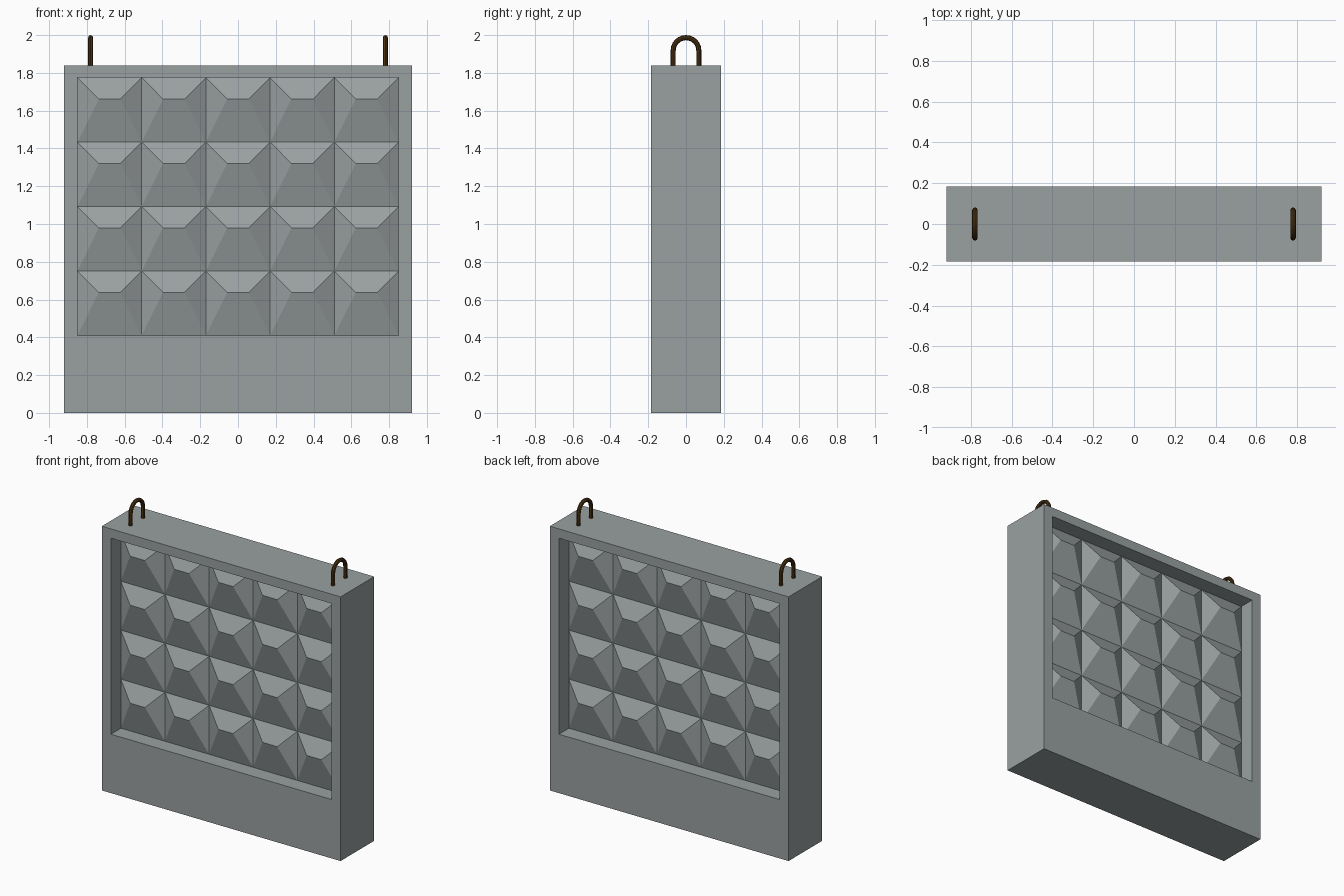
import bpy
import bmesh
from math import pi, cos, sin
from mathutils import Matrix

cube = bpy.data.objects.get("Cube")
if cube:
    bpy.data.objects.remove(cube, do_unlink=True)


def material(name, rgb, rough):
    m = bpy.data.materials.new(name)
    m.use_nodes = True
    m.diffuse_color = (*rgb, 1)
    bsdf = m.node_tree.nodes["Principled BSDF"]
    bsdf.inputs["Base Color"].default_value = (*rgb, 1)
    bsdf.inputs["Roughness"].default_value = rough
    return m


concrete = material("concrete grey", (0.32, 0.35, 0.355), 0.9)
rust = material("rusty brown steel", (0.07, 0.032, 0.007), 0.7)

HALF_W, HALF_D, HEIGHT = 0.92, 0.185, 1.84
PANEL_X, PANEL_LOW, PANEL_TOP = 0.85, 0.41, 1.775
COLS, ROWS = 5, 4
RECESS, BUMP = 0.11, 0.06


def rect(x0, x1, z0, z1, y):
    return [(x0, y, z0), (x1, y, z0), (x1, y, z1), (x0, y, z1)]


def add_face(bm, points):
    return bm.faces.new([bm.verts.new(p) for p in points])


def bridge(bm, outer, inner):
    for i in range(4):
        j = (i + 1) % 4
        add_face(bm, (outer[i], outer[j], inner[j], inner[i]))


# Front face: border, recess walls and a grid of hipped wedges
bm = bmesh.new()
front, floor = -HALF_D, -HALF_D + RECESS
opening = rect(-PANEL_X, PANEL_X, PANEL_LOW, PANEL_TOP, front)
bridge(bm, rect(-HALF_W, HALF_W, 0, HEIGHT, front), opening)
bridge(bm, opening, rect(-PANEL_X, PANEL_X, PANEL_LOW, PANEL_TOP, floor))

w = 2 * PANEL_X / COLS
h = (PANEL_TOP - PANEL_LOW) / ROWS
for col in range(COLS):
    for row in range(ROWS):
        x, z = -PANEL_X + col * w, PANEL_LOW + row * h
        c = rect(x, x + w, z, z + h, floor)
        a = (x + w / 3, floor - BUMP, z + h * 2 / 3)
        b = (x + w * 2 / 3, floor - BUMP, z + h * 2 / 3)
        add_face(bm, (c[0], c[1], b, a))
        add_face(bm, (c[1], c[2], b))
        add_face(bm, (c[2], c[3], a, b))
        add_face(bm, (c[3], c[0], a))

# Back face repeats the front, turned half way round
copy = bmesh.ops.duplicate(bm, geom=bm.verts[:] + bm.edges[:] + bm.faces[:])
verts = [g for g in copy["geom"] if isinstance(g, bmesh.types.BMVert)]
bmesh.ops.rotate(bm, verts=verts, cent=(0, 0, 0), matrix=Matrix.Rotation(pi, 3, "Z"))

# Plain sides, top and bottom
for s in (-1, 1):
    x, d = s * HALF_W, s * HALF_D
    add_face(bm, [(x, -d, 0), (x, d, 0), (x, d, HEIGHT), (x, -d, HEIGHT)])
add_face(bm, [(-HALF_W, -HALF_D, HEIGHT), (HALF_W, -HALF_D, HEIGHT),
              (HALF_W, HALF_D, HEIGHT), (-HALF_W, HALF_D, HEIGHT)])
add_face(bm, [(-HALF_W, HALF_D, 0), (HALF_W, HALF_D, 0),
              (HALF_W, -HALF_D, 0), (-HALF_W, -HALF_D, 0)])
bmesh.ops.remove_doubles(bm, verts=bm.verts[:], dist=0.0001)

mesh = bpy.data.meshes.new("fence_slab")
bm.to_mesh(mesh)
bm.free()
mesh.materials.append(concrete)
bpy.context.collection.objects.link(bpy.data.objects.new("fence_slab", mesh))

# Lifting loops: bent round bars sunk into the top
BAR, BEND = 0.0135, 0.068
spring = 2 - BAR - BEND
arc = [(BEND * cos(pi * i / 12), spring + BEND * sin(pi * i / 12)) for i in range(13)]
path = [(BEND, HEIGHT - 0.05)] + arc + [(-BEND, HEIGHT - 0.05)]
for name, x in (("left_lifting_loop", 0.78), ("right_lifting_loop", -0.78)):
    curve = bpy.data.curves.new(name, "CURVE")
    curve.dimensions = "3D"
    curve.bevel_depth = BAR
    curve.bevel_resolution = 2
    curve.use_fill_caps = True
    spline = curve.splines.new("POLY")
    spline.points.add(len(path) - 1)
    for point, (y, z) in zip(spline.points, path):
        point.co = (x, y, z, 1)
    curve.materials.append(rust)
    loop = bpy.data.objects.new(name, curve)
    bpy.context.collection.objects.link(loop)
    bpy.ops.object.select_all(action="DESELECT")
    loop.select_set(True)
    bpy.context.view_layer.objects.active = loop
    bpy.ops.object.convert(target="MESH")
    bpy.ops.object.shade_smooth_by_angle()
